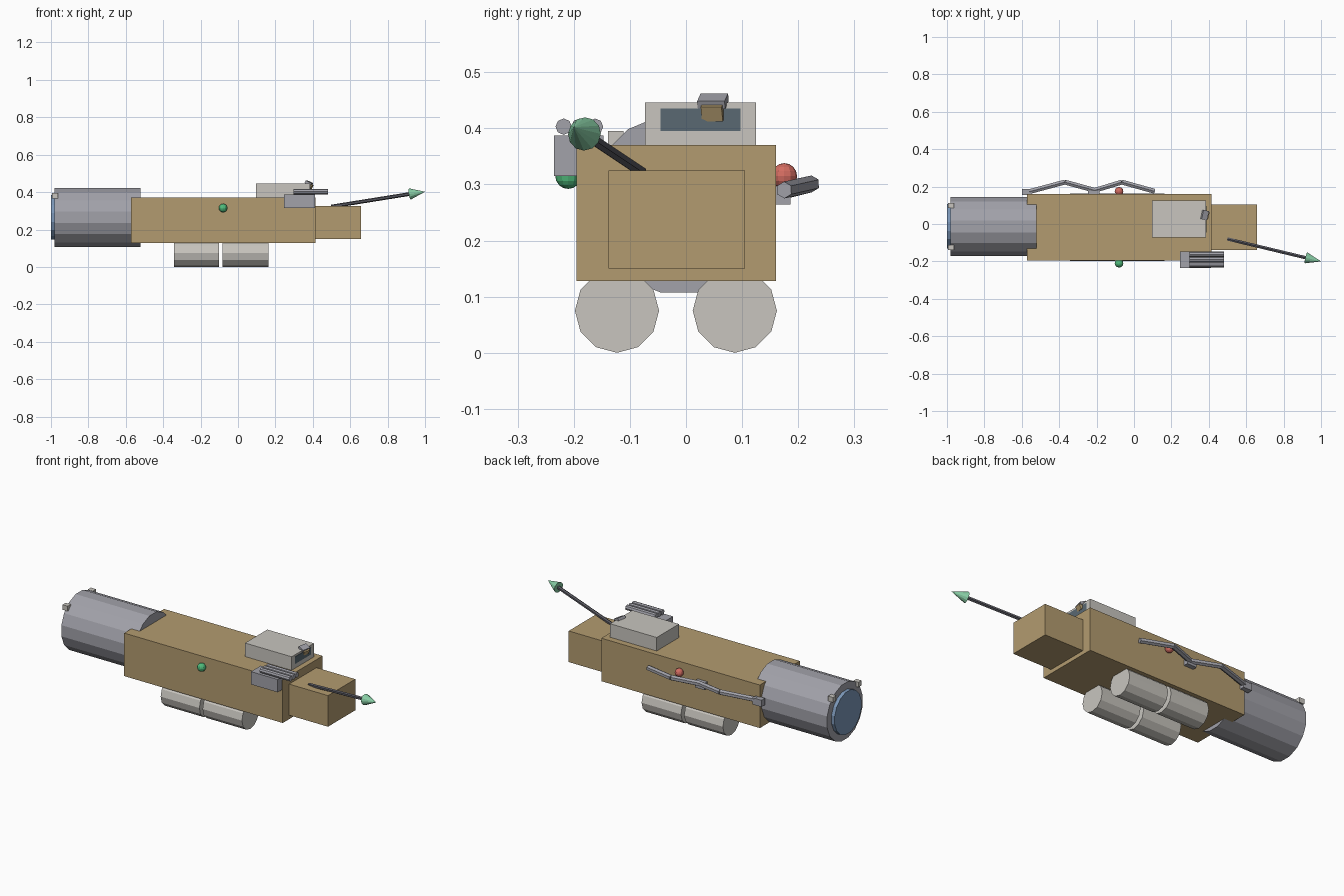
import bpy, math
from mathutils import Vector, Matrix

if "Cube" in bpy.data.objects:
    bpy.data.objects.remove(bpy.data.objects["Cube"])


def mat(name, *rgb):
    m = bpy.data.materials.new(name)
    m.diffuse_color = (*rgb, 1)
    m.use_nodes = True
    m.node_tree.nodes["Principled BSDF"].inputs["Base Color"].default_value = m.diffuse_color
    return m


TAN = mat("tan_foil", 0.45, 0.33, 0.16)
STEEL = mat("steel", 0.36, 0.36, 0.40)
PALE = mat("pale_panel", 0.58, 0.56, 0.52)
DARK = mat("dark_metal", 0.10, 0.10, 0.12)
GLASS = mat("glass", 0.10, 0.14, 0.17)
BLUE = mat("blue_lens", 0.20, 0.31, 0.48)
MINT = mat("mint", 0.25, 0.62, 0.38)
GREEN = mat("green_lamp", 0.08, 0.50, 0.20)
RED = mat("red_lamp", 0.65, 0.15, 0.12)


def finish(name, material):
    o = bpy.context.object
    o.name = name
    o.data.materials.append(material)
    return o


def box(name, x, y, z, material, rot=(0, 0, 0)):
    """Box from (min, max) ranges, optionally turned about its centre."""
    c = [(a + b) / 2 for a, b in (x, y, z)]
    bpy.ops.mesh.primitive_cube_add(size=1, location=c, rotation=rot)
    o = finish(name, material)
    o.scale = [b - a for a, b in (x, y, z)]
    return o


def tube(name, p, q, r, sides, material, r2=None, spin=0):
    """Cylinder or cone from point p to point q."""
    p, q = Vector(p), Vector(q)
    bpy.ops.mesh.primitive_cone_add(vertices=sides, radius1=r, radius2=r if r2 is None else r2,
                                    depth=(q - p).length)
    o = finish(name, material)
    o.matrix_world = (Matrix.Translation((p + q) / 2)
                      @ (q - p).to_track_quat('Z', 'Y').to_matrix().to_4x4()
                      @ Matrix.Rotation(spin, 4, 'Z'))
    return o


def ball(name, loc, r, material):
    bpy.ops.mesh.primitive_uv_sphere_add(segments=12, ring_count=8, radius=r, location=loc)
    return finish(name, material)


# Main hull and nose block
box("hull", (-0.572, 0.415), (-0.195, 0.16), (0.128, 0.37), TAN)
box("nose_block", (0.40, 0.657), (-0.138, 0.105), (0.15, 0.325), TAN)

# Large drum with lens and two upper tabs
CY, CZ = -0.013, 0.265
tube("drum", (-0.98, CY, CZ), (-0.52, CY, CZ), 0.161, 16, STEEL, spin=math.pi / 16)
tube("lens", (-1.0, CY, CZ), (-0.96, CY, CZ), 0.121, 16, BLUE, spin=math.pi / 16)
for s in (-1, 1):
    y = CY + s * 0.112
    box("drum_tab", (-0.995, -0.963), (y - 0.014, y + 0.014), (0.367, 0.395), PALE)

# Four belly tanks in two rows
for y in (-0.123, 0.087):
    for a, b in ((-0.343, -0.102), (-0.082, 0.163)):
        tube("belly_tank", (a, y, 0.075), (b, y, 0.075), 0.075, 12, PALE)

# Roof cabin, window and small tilted sensor
box("cabin", (0.095, 0.385), (-0.073, 0.125), (0.36, 0.446), PALE)
box("cabin_window", (0.37, 0.387), (-0.045, 0.097), (0.395, 0.435), GLASS)
tilt = (0, math.radians(25), math.radians(-12))
box("sensor_hood", (0.362, 0.395), (0.023, 0.073), (0.441, 0.456), STEEL, tilt)
box("sensor_eye", (0.373, 0.396), (0.029, 0.067), (0.416, 0.444), TAN, tilt)

# Side pod with three tubes
box("side_pod", (0.245, 0.412), (-0.235, -0.147), (0.315, 0.387), STEEL)
for y in (-0.218, -0.19, -0.162):
    tube("pod_tube", (0.297, y, 0.403), (0.482, y, 0.403), 0.0145, 8, STEEL)

# Antenna rod with cone tip
tube("antenna_rod", (0.50, -0.08, 0.323), (0.925, -0.182, 0.391), 0.01, 6, DARK)
tube("antenna_tip", (0.92, -0.181, 0.39), (1.0, -0.20, 0.402), 0.03, 12, MINT, r2=0)

# Side lamps
ball("green_lamp", (-0.08, -0.21, 0.315), 0.023, GREEN)
ball("red_lamp", (-0.08, 0.175, 0.315), 0.023, RED)

# Folded arm on the back side with its mounts
path = [(-0.56, 0.173, 0.29), (-0.37, 0.224, 0.301), (-0.21, 0.18, 0.29),
        (-0.065, 0.224, 0.301), (0.11, 0.175, 0.29)]
for p, q in zip(path, path[1:]):
    tube("arm_segment", p, q, 0.015, 6, STEEL)
for a, b in ((-0.60, -0.545), (-0.245, -0.185)):
    box("arm_mount", (a, b), (0.155, 0.186), (0.264, 0.302), STEEL)
